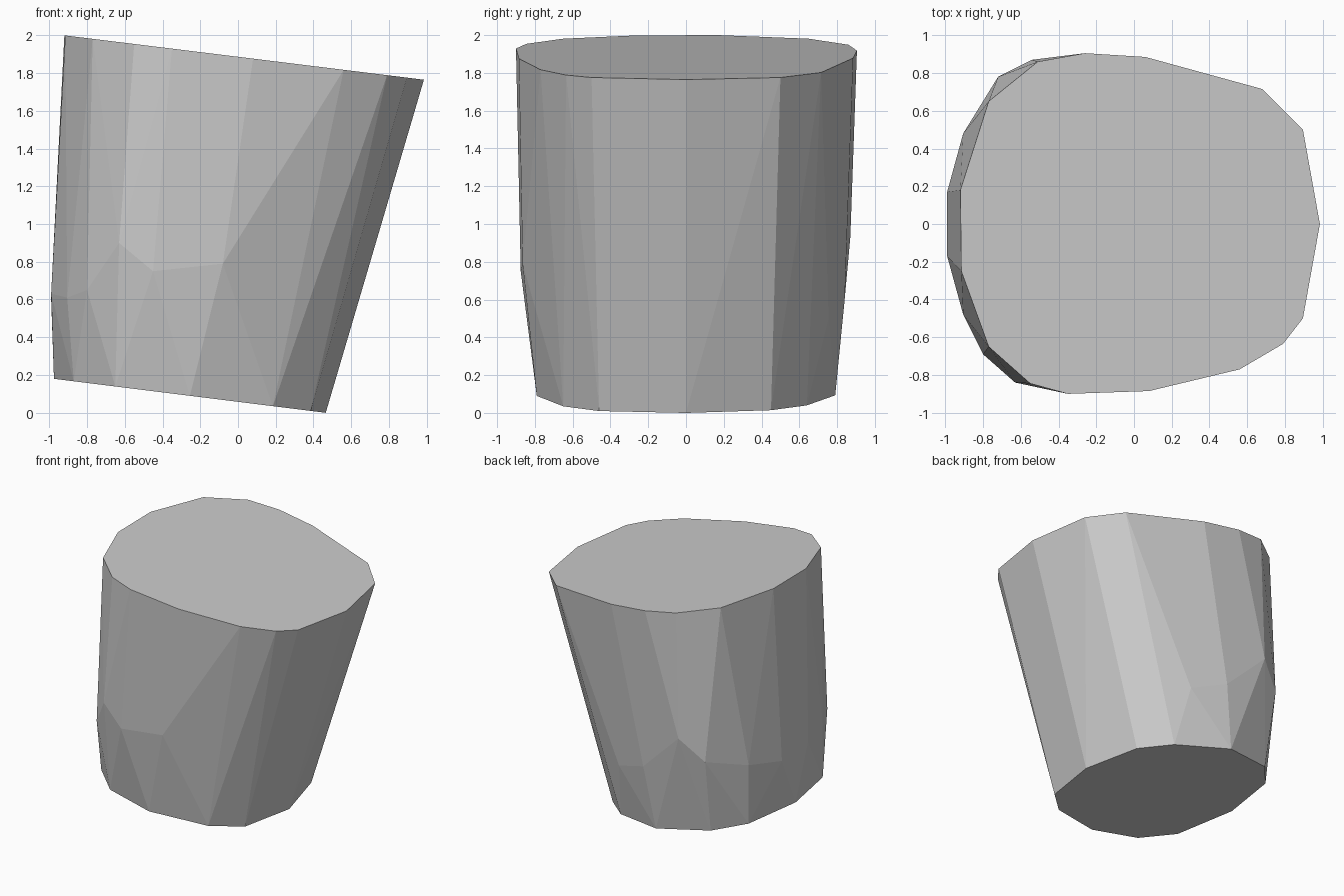
import bpy
import bmesh
import math

cube = bpy.data.objects.get("Cube")
if cube:
    bpy.data.objects.remove(cube, do_unlink=True)

# Plain grey surface
grey = bpy.data.materials.new("plain_grey")
grey.use_nodes = True
colour = (0.6, 0.6, 0.6, 1)
grey.diffuse_color = colour
grey.node_tree.nodes["Principled BSDF"].inputs["Base Color"].default_value = colour


def tilted(outline, height, slope):
    """Lift a flat outline onto a plane sloping down towards +x."""
    return [(x, y, height - slope * x) for x, y in outline]


# Wide upper rim
top_rim = tilted([
    (-.92, .18), (-.77, .65), (-.51, .86), (-.26, .905), (.06, .885),
    (.68, .715), (.895, .5), (.985, 0), (.895, -.5), (.79, -.635),
    (.56, -.77), (.08, -.885), (-.35, -.9), (-.55, -.845), (-.77, -.65),
    (-.915, -.25)], 1.886, .1234)

# Narrower base outline
base_rim = tilted([
    (-.975, -.03), (-.89, .46), (-.7, .68), (-.28, .79), (.145, .64),
    (.35, .45), (.465, 0), (.385, -.46), (.185, -.65), (-.255, -.79),
    (-.65, -.73), (-.87, -.53)], .058, .125)

# Bulging corners of the flank
flank = [
    (-.99, .17, .6), (-.99, -.17, .63), (-.905, .48, .66), (-.905, -.48, .61),
    (-.8, -.69, .65), (-.63, -.84, .9), (-.45, -.875, .75), (-.08, -.865, .79),
    (-.72, .78, .75), (-.54, .87, .93), (-.2, .84, .6), (.08, .755, .5)]

# Faceted solid: the convex skin around all the corners
bm = bmesh.new()
for point in top_rim + base_rim + flank:
    bm.verts.new(point)
hull = bmesh.ops.convex_hull(bm, input=bm.verts)
loose = [v for v in bm.verts if not v.link_faces]
bmesh.ops.delete(bm, geom=loose, context='VERTS')
bmesh.ops.dissolve_limit(bm, angle_limit=math.radians(1),
                         verts=bm.verts, edges=bm.edges)
bmesh.ops.recalc_face_normals(bm, faces=bm.faces)

mesh = bpy.data.meshes.new("slanted_block")
bm.to_mesh(mesh)
bm.free()
mesh.materials.append(grey)
block = bpy.data.objects.new("slanted_block", mesh)
bpy.context.collection.objects.link(block)
